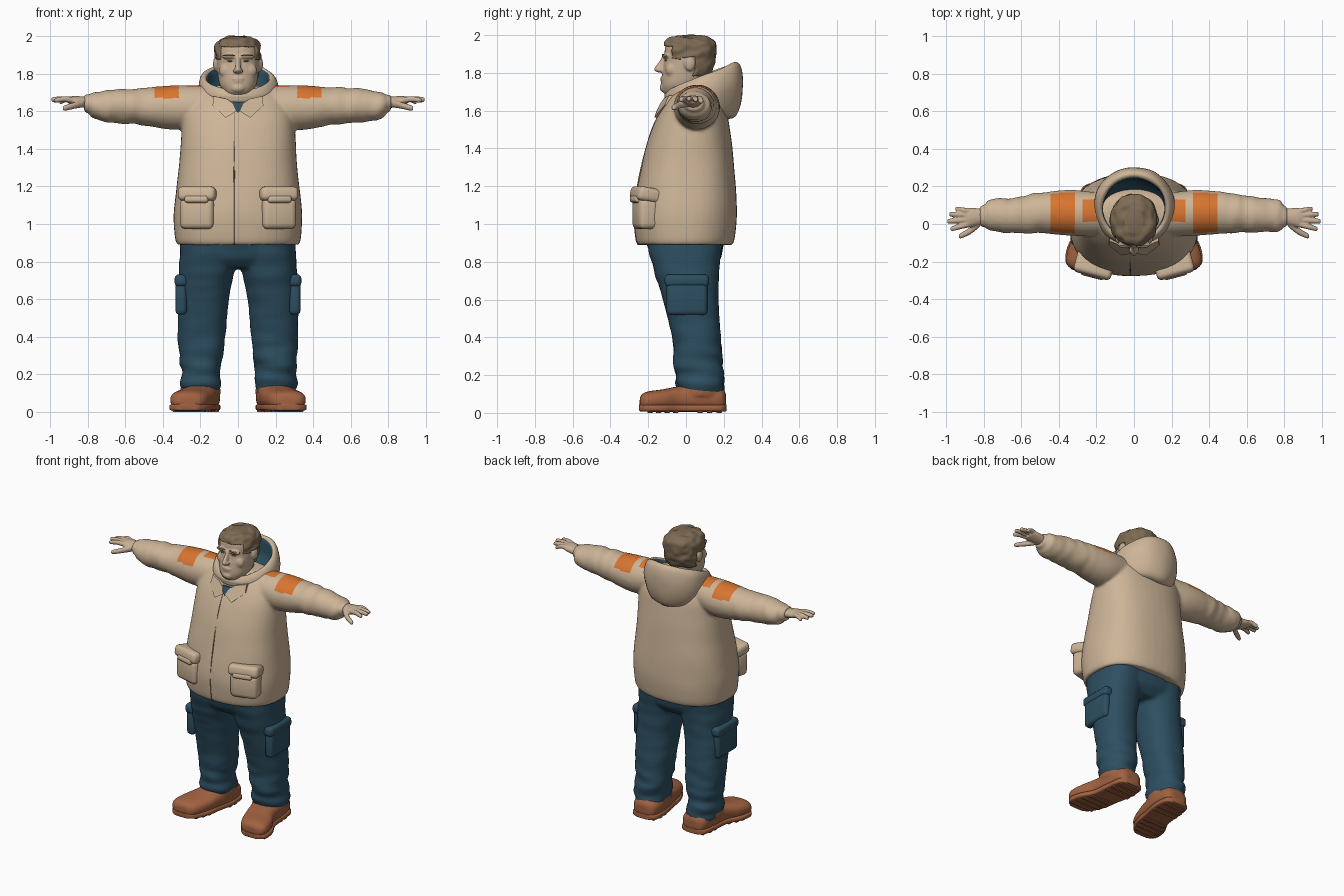
import bpy, bmesh, math
from mathutils import Vector, Matrix, noise

if "Cube" in bpy.data.objects:
    bpy.data.objects.remove(bpy.data.objects["Cube"])


def material(name, r, g, b):
    m = bpy.data.materials.new(name)
    m.diffuse_color = [((c / 255 + 0.055) / 1.055) ** 2.4 for c in (r, g, b)] + [1]
    m.use_nodes = True
    m.node_tree.nodes["Principled BSDF"].inputs["Base Color"].default_value = m.diffuse_color
    return m


TAN = material("jacket_tan", 205, 181, 152)
SKIN = material("skin", 198, 174, 148)
HAIR = material("hair_brown", 126, 107, 84)
BLUE = material("trouser_blue", 45, 79, 97)
BOOT = material("boot_brown", 162, 98, 65)
ORANGE = material("patch_orange", 216, 117, 48)
LINING = material("lining_grey", 84, 93, 110)
SEAM = material("seam_brown", 135, 112, 88)


def spline(keys, sub):
    """Catmull-Rom interpolation of tuples."""
    out = []
    for i in range(len(keys) - 1):
        a, b, c, d = keys[max(i - 1, 0)], keys[i], keys[i + 1], keys[min(i + 2, len(keys) - 1)]
        for s in range(sub):
            t = s / sub
            out.append([0.5 * (2 * q + (r - p) * t + (2 * p - 5 * q + 4 * r - u) * t * t
                               + (3 * q - p - 3 * r + u) * t ** 3) for p, q, r, u in zip(a, b, c, d)])
    return out + [list(keys[-1])]


def loft(bm, axis, keys, n=32, sub=4, p=2.0):
    """Superellipse rings: (position, centre u, centre v, radius u, radius v[, tilt])."""
    rings = []
    for k in spline(keys, sub):
        pos, cu, cv, ru, rv = k[:5]
        tilt = k[5] if len(k) > 5 else 0
        ring = []
        for i in range(n):
            c, s = math.cos(2 * math.pi * i / n), math.sin(2 * math.pi * i / n)
            u = math.copysign(abs(c) ** (2 / p), c) * max(ru, 0.002)
            v = math.copysign(abs(s) ** (2 / p), s) * max(rv, 0.002)
            w = pos + tilt * v
            ring.append(bm.verts.new({'X': (w, cu + u, cv + v), 'Y': (cu + u, w, cv + v),
                                      'Z': (cu + u, cv + v, w)}[axis]))
        rings.append(ring)
    for a, b in zip(rings, rings[1:]):
        for i in range(n):
            bm.faces.new((a[i], a[(i + 1) % n], b[(i + 1) % n], b[i]))
    bm.faces.new(rings[0])
    bm.faces.new(rings[-1])


def ball(bm, centre, radii):
    mat = Matrix.Translation(centre) @ Matrix.Diagonal((*radii, 1))
    bmesh.ops.create_uvsphere(bm, u_segments=20, v_segments=12, radius=1, matrix=mat)


def box(bm, centre, size, rz=0, rx=0, bevel=0.015):
    vs = bmesh.ops.create_cube(bm, size=1, matrix=Matrix.Diagonal((*size, 1)))['verts']
    mat = Matrix.Translation(centre) @ Matrix.Rotation(rz, 4, 'Z') @ Matrix.Rotation(rx, 4, 'X')
    bmesh.ops.transform(bm, matrix=mat, verts=vs)
    es = list({e for v in vs for e in v.link_edges})
    bmesh.ops.bevel(bm, geom=es, offset=bevel, segments=3, profile=0.5, affect='EDGES')


def mirror(bm):
    new = bmesh.ops.duplicate(bm, geom=bm.verts[:] + bm.edges[:] + bm.faces[:])['geom']
    for v in new:
        if isinstance(v, bmesh.types.BMVert):
            v.co.x *= -1


def finish(name, bm, mats, voxel=0, smooth=0, bump=None, rule=None):
    """Make the object, optionally fuse its pieces, add cloth folds, colour by rule."""
    bmesh.ops.recalc_face_normals(bm, faces=bm.faces[:])
    me = bpy.data.meshes.new(name)
    bm.to_mesh(me)
    ob = bpy.data.objects.new(name, me)
    bpy.context.collection.objects.link(ob)
    if voxel:
        mod = ob.modifiers.new("fuse", 'REMESH')
        mod.mode, mod.voxel_size = 'VOXEL', voxel
        dg = bpy.context.evaluated_depsgraph_get()
        ob.data = bpy.data.meshes.new_from_object(ob.evaluated_get(dg))
        ob.modifiers.clear()
    me = ob.data
    bm.clear()
    bm.from_mesh(me)
    me.materials.clear()
    for m in mats:
        me.materials.append(m)
    for _ in range(smooth):
        bmesh.ops.smooth_vert(bm, verts=bm.verts[:], factor=0.5, use_axis_x=True, use_axis_y=True, use_axis_z=True)
    bm.normal_update()
    if bump:
        for v, d in [(v, v.normal * bump(v.co)) for v in bm.verts]:
            v.co += d
        bm.normal_update()
    for i, f in enumerate(bm.faces):
        f.material_index = rule(i, f.calc_center_median(), f.normal) if rule else 0
    bm.to_mesh(me)
    bm.free()
    return ob


# Jacket: torso and sleeves fused, orange shoulder patches by rule
TORSO = [(.89, 0, -.005, .325, .25), (.93, 0, -.005, .336, .262), (1.05, 0, -.003, .342, .272),
         (1.2, 0, .004, .327, .262), (1.35, 0, .012, .312, .238), (1.5, 0, .025, .3, .207),
         (1.6, 0, .04, .29, .175), (1.68, 0, .05, .25, .13), (1.72, 0, .055, .19, .095), (1.735, 0, .055, .12, .07)]
bm = bmesh.new()
loft(bm, 'X', [(.1, .05, 1.65, .1, .08), (.25, .055, 1.624, .12, .113), (.36, .06, 1.62, .12, .117),
               (.5, .058, 1.625, .108, .1), (.62, .05, 1.628, .096, .092), (.72, .045, 1.626, .09, .08),
               (.765, .045, 1.63, .086, .07), (.785, .045, 1.632, .075, .06)])
loft(bm, 'X', [(.74, .04, 1.638, .055, .048), (.8, .04, 1.64, .056, .047), (.815, .04, 1.642, .053, .044)])
mirror(bm)
loft(bm, 'Z', TORSO, n=48, p=2.4)


def jacket_folds(c):
    arm = min(max((abs(c.x) - .4) / .15, 0), 1)
    return (.004 * noise.noise(Vector((c.x * 5, c.y * 5, c.z * 6)))
            + arm * .008 * noise.noise(Vector((c.x * 18, c.y * 6, c.z * 7))))


def patches(i, c, n):
    x = abs(c.x)
    big = .315 < x < .445 and c.z > 1.67 and n.z > 0
    small = .2 < x < .272 and .01 < c.y < .13 and n.z > .5 and c.z > 1.6
    return int(big or small)


finish("jacket", bm, [TAN, ORANGE], .01, 3, jacket_folds, patches)

# Front zip line follows the belly profile
bm = bmesh.new()
loft(bm, 'Z', [(k[0], -.02, k[2] - k[4] + .003, .003, .005) for k in TORSO[:7]], n=8)
finish("zip_line", bm, [SEAM])

# Patch pockets with flaps on the jacket
bm = bmesh.new()
box(bm, (.21, -.207, 1.055), (.185, .125, .165), .26, 0, .03)
box(bm, (.21, -.213, 1.155), (.205, .13, .075), .26, -.18, .024)
box(bm, (.21, -.227, 1.125), (.13, .12, .04), .26, -.18, .015)
mirror(bm)
finish("jacket_pockets", bm, [TAN])

# Hood lying open behind the head, lined inside
bm = bmesh.new()
loft(bm, 'Z', [(1.59, 0, .07, .13, .13, -.25), (1.61, 0, .08, .185, .185, -.2), (1.69, 0, .095, .215, .208, .1),
               (1.755, 0, .09, .208, .203, .34), (1.785, 0, .085, .185, .182, .4), (1.768, 0, .083, .165, .16, .42),
               (1.70, 0, .075, .16, .155, .3), (1.65, 0, .06, .12, .12, .1)], n=48)
finish("hood", bm, [TAN, LINING, BLUE], 0, 0, lambda c: .006 * noise.noise(c * 9),
       lambda i, c, n: 0 if i < 48 * 19 or i == 48 * 28 else (2 if c.y > .12 or c.z < 1.66 else 1))

# Turned-down collar flaps and the shirt showing between them


def sheet(bm, outline, lift, thick):
    layers = [[bm.verts.new((x, -.168 - lift + (z - 1.56) * .5 + x * x * 1.5 + d, z)) for x, z in outline]
              for d in (0, thick)]
    m = len(outline)
    bm.faces.new(layers[0])
    bm.faces.new(layers[1])
    for i in range(m):
        bm.faces.new((layers[0][i], layers[0][(i + 1) % m], layers[1][(i + 1) % m], layers[1][i]))


bm = bmesh.new()
sheet(bm, [(.008, 1.60), (.065, 1.565), (.135, 1.63), (.13, 1.68), (.06, 1.665), (.025, 1.64)], .008, .03)
mirror(bm)
finish("collar_flaps", bm, [TAN])
bm = bmesh.new()
sheet(bm, [(-.04, 1.645), (0, 1.59), (.04, 1.645)], 0, .009)
finish("shirt_front", bm, [BLUE])

# Trousers: hips and legs fused, with folds gathering at the ankles
bm = bmesh.new()
loft(bm, 'Z', [(.09, .197, .08, .1, .12), (.14, .197, .077, .105, .124), (.22, .2, .07, .108, .128),
               (.4, .193, .055, .126, .129), (.6, .185, .025, .135, .147), (.78, .163, 0, .15, .178),
               (.92, .155, -.005, .15, .205)], p=2.3)
mirror(bm)
loft(bm, 'Z', [(.765, 0, 0, .27, .14), (.82, 0, 0, .305, .185), (.92, 0, -.005, .305, .208)], p=2.4)


def trouser_folds(c):
    low = min(max((.5 - c.z) / .3, .25), 1)
    return low * .018 * noise.noise(Vector((c.x * 6, c.y * 6, c.z * 16)))


finish("trousers", bm, [BLUE], .011, 3, trouser_folds)
bm = bmesh.new()
box(bm, (.302, .005, .61), (.06, .215, .185), 0, 0, .022)
box(bm, (.302, .005, .7), (.07, .235, .065), 0, 0, .022)
mirror(bm)
finish("cargo_pockets", bm, [BLUE])

# Boots, toes turned out, with treaded soles
bm = bmesh.new()
loft(bm, 'Y', [(.212, .19, .06, .045, .04), (.185, .19, .073, .085, .06), (.08, .195, .077, .1, .066),
               (-.03, .21, .078, .097, .064), (-.12, .24, .07, .107, .055), (-.2, .262, .064, .099, .05),
               (-.235, .266, .058, .072, .04), (-.245, .266, .052, .04, .025)], p=2.6)
loft(bm, 'Z', [(.09, .2, .07, .106, .125), (.12, .2, .07, .108, .128), (.14, .2, .07, .1, .12)])
mirror(bm)
finish("boots", bm, [BOOT], .009, 2)
bm = bmesh.new()
loft(bm, 'Y', [(.215, .19, .027, .05, .018), (.185, .19, .025, .09, .019), (.08, .195, .025, .1, .019),
               (-.03, .212, .025, .096, .019), (-.12, .242, .025, .112, .019), (-.2, .264, .025, .1, .019),
               (-.24, .267, .026, .065, .018), (-.248, .267, .028, .04, .015)], p=5)
for y, x, w in [(.175, .19, .15), (.125, .192, .18), (.075, .195, .18), (-.055, .222, .17),
                (-.1, .236, .19), (-.145, .25, .19), (-.19, .262, .17)]:
    box(bm, (x, y, .011), (w, .03, .022), 0, 0, .004)
mirror(bm)
finish("boot_soles", bm, [BOOT])

# Hands: palm, four spread fingers and thumb fused
bm = bmesh.new()
loft(bm, 'X', [(.77, .04, 1.645, .038, .032), (.82, .038, 1.648, .045, .03), (.87, .034, 1.655, .052, .026),
               (.9, .033, 1.657, .046, .018)], n=20)
for tx, ty, tz, y0 in [(.95, .08, 1.65, .066), (.982, .052, 1.658, .046), (.992, .015, 1.662, .022),
                       (.975, -.025, 1.658, 0)]:
    loft(bm, 'X', [(.865, y0, 1.656, .015, .016), ((.865 + tx) / 2, (y0 + ty) / 2, 1.664, .015, .0155),
                   (tx - .008, ty, tz, .013, .013), (tx, ty, tz, .008, .008)], n=12)
loft(bm, 'X', [(.82, .01, 1.642, .026, .022), (.87, -.035, 1.63, .02, .018), (.92, -.062, 1.617, .015, .015),
               (.932, -.065, 1.615, .008, .008)], n=12)
mirror(bm)
finish("hands", bm, [SKIN], .005, 1)

# Head with neck, ears, nose, brow, cheeks, lips and chin fused
SKULL = [(1.685, 0, -.05, .05, .06), (1.70, 0, -.045, .072, .077), (1.74, 0, -.025, .098, .105),
         (1.80, 0, -.005, .108, .12), (1.86, 0, .008, .112, .123), (1.92, 0, .012, .113, .125),
         (1.955, 0, .012, .104, .115), (1.98, 0, .01, .078, .088), (1.988, 0, .01, .04, .05)]
bm = bmesh.new()
ball(bm, (.117, .02, 1.85), (.016, .03, .04))
ball(bm, (.045, -.108, 1.89), (.045, .02, .012))
ball(bm, (.058, -.08, 1.815), (.044, .03, .04))
ball(bm, (.016, -.138, 1.815), (.012, .014, .011))
mirror(bm)
loft(bm, 'Z', SKULL, p=2.25)
loft(bm, 'Z', [(1.6, 0, .035, .085, .085), (1.68, 0, .025, .085, .085), (1.78, 0, .03, .085, .085)])
loft(bm, 'Z', [(1.895, 0, -.108, .013, .015), (1.86, 0, -.122, .013, .02), (1.825, 0, -.144, .016, .025),
               (1.81, 0, -.142, .018, .023), (1.802, 0, -.135, .012, .015)], n=16)
for centre, radii in [((0, -.124, 1.772), (.034, .014, .008)), ((0, -.122, 1.758), (.03, .014, .008)),
                      ((0, -.112, 1.722), (.04, .028, .026))]:
    ball(bm, centre, radii)
finish("head", bm, [SKIN], .006, 3)

# Eyes and eyebrows
bm = bmesh.new()
ball(bm, (.042, -.107, 1.866), (.016, .008, .004))
ball(bm, (.046, -.119, 1.896), (.032, .009, .005))
mirror(bm)
finish("eyes_and_brows", bm, [HAIR])

# Short hair: inflated skull cap trimmed along the hairline
bm = bmesh.new()
loft(bm, 'Z', [(z + .008, 0, y + .008, a + .008, b + .016) for z, _, y, a, b in SKULL[2:]], n=64, sub=8, p=2.2)


def hairline(y):
    return 1.945 if y < -.075 else 1.875 if y < -.025 else 1.885 if y < .045 else 1.785


low = [f for f in bm.faces if f.calc_center_median().z < hairline(f.calc_center_median().y)]
bmesh.ops.delete(bm, geom=low, context='FACES')
hair = finish("hair", bm, [HAIR], 0, 0, lambda c: .011 * noise.noise(Vector((c.x * 22, c.y * 22, c.z * 30))))
solid = hair.modifiers.new("thickness", 'SOLIDIFY')
solid.thickness, solid.offset = .022, -1

# Smooth shading, keeping crisp edges
for ob in bpy.context.collection.objects:
    ob.select_set(True)
    bpy.context.view_layer.objects.active = ob
bpy.ops.object.shade_smooth_by_angle(angle=math.radians(45))
